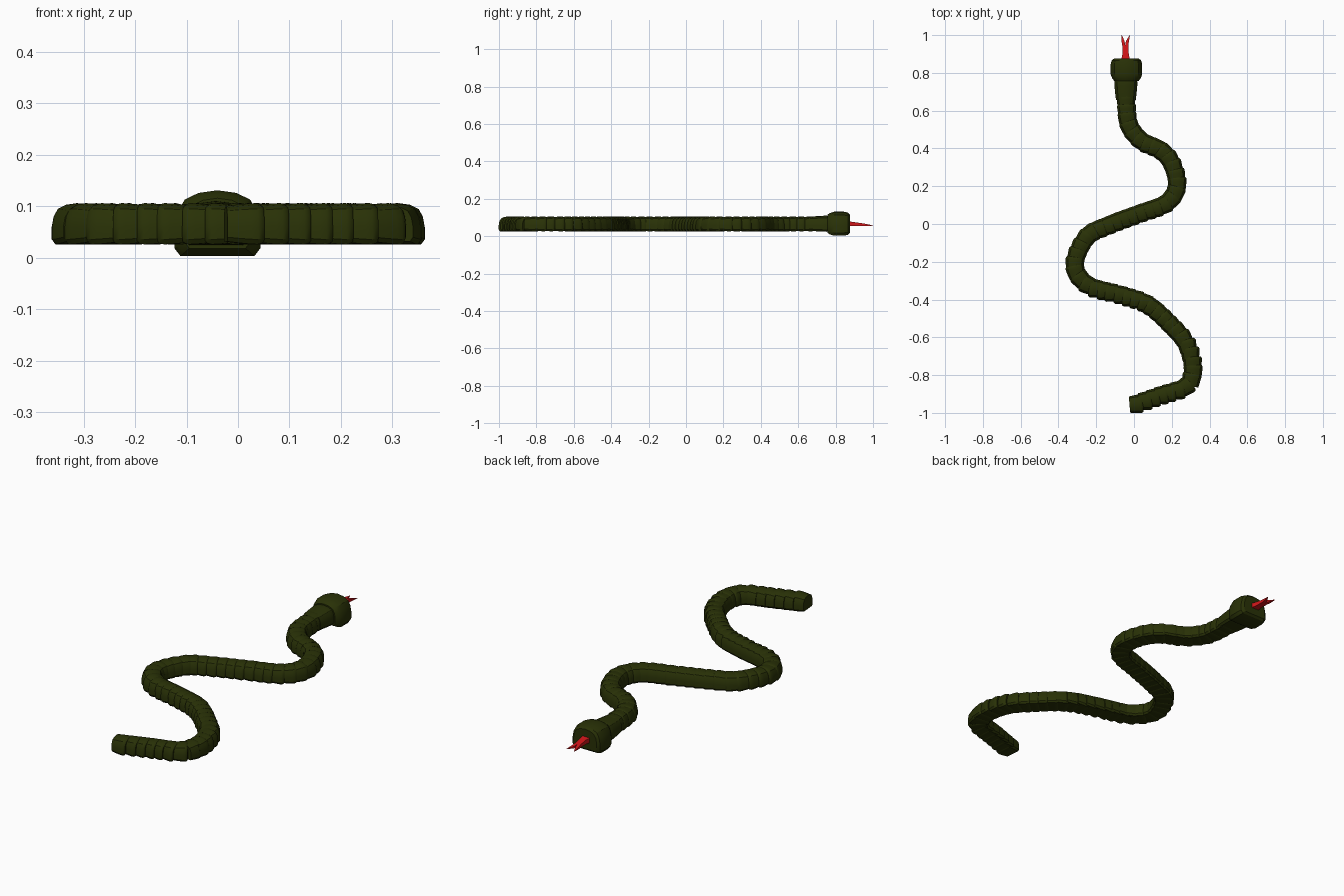
import bpy, bmesh, math
from mathutils import Vector, Matrix

if "Cube" in bpy.data.objects:
    bpy.data.objects.remove(bpy.data.objects["Cube"])


def material(name, rgb):
    m = bpy.data.materials.new(name)
    m.diffuse_color = (*rgb, 1)
    m.use_nodes = True
    m.node_tree.nodes["Principled BSDF"].inputs["Base Color"].default_value = m.diffuse_color
    return m


green = material("olive green", (0.022, 0.031, 0.002))
red = material("tongue red", (0.65, 0.008, 0.010))

# Domed cross-section with a flat belly (x across, z up, unit size)
SECTION = [(-.43, -.5), (.43, -.5), (.5, -.38), (.5, -.08), (.46, .18), (.38, .36),
           (.22, .46), (0, .5), (-.22, .46), (-.38, .36), (-.46, .18), (-.5, -.08), (-.5, -.38)]
# Barrel outlines along the length: (position, scale)
RING = [(-.5, .86), (-.2, .93), (.15, .99), (.32, 1), (.43, .95), (.5, .84)]
ROUND = [(-.5, .76), (-.38, .9), (-.2, 1), (.25, 1), (.42, .93), (.5, .78)]


def add_segment(bm, centre, angle, width, length, height, outline):
    """One barrel-shaped scale ring pointing along angle."""
    mat = Matrix.Translation(centre) @ Matrix.Rotation(angle - math.pi / 2, 4, 'Z')
    rings = [[bm.verts.new(mat @ Vector((x * s * width, t * length, z * s * height)))
              for x, z in SECTION] for t, s in outline]
    n = len(SECTION)
    for a, b in zip(rings, rings[1:]):
        for i in range(n):
            bm.faces.new((a[i], a[(i + 1) % n], b[(i + 1) % n], b[i]))
    bm.faces.new(rings[0])
    bm.faces.new(rings[-1])


def finish(bm, name, mat, smooth=True):
    bmesh.ops.recalc_face_normals(bm, faces=bm.faces)
    mesh = bpy.data.meshes.new(name)
    bm.to_mesh(mesh)
    bm.free()
    ob = bpy.data.objects.new(name, mesh)
    bpy.context.collection.objects.link(ob)
    mesh.materials.append(mat)
    if smooth:
        bpy.context.view_layer.objects.active = ob
        ob.select_set(True)
        bpy.ops.object.shade_smooth_by_angle(angle=math.radians(32))
        ob.select_set(False)
    return ob


# Winding centre line, tail to neck
PATH = [Vector(p) for p in [
    (.012, -.953), (.14, -.908), (.27, -.862), (.313, -.78), (.28, -.64), (.19, -.53),
    (.07, -.425), (-.07, -.375), (-.24, -.325), (-.314, -.22), (-.25, -.07),
    (-.13, -.005), (.03, .055), (.17, .11), (.228, .2), (.2, .32), (.14, .39),
    (.04, .44), (-.025, .52), (-.04, .62), (-.043, .69)]]


def smooth_path(pts, steps=24):
    p = [2 * pts[0] - pts[1]] + pts + [2 * pts[-1] - pts[-2]]
    out = []
    for a, b, c, d in zip(p, p[1:], p[2:], p[3:]):
        for k in range(steps):
            t = k / steps
            out.append(.5 * (2 * b + (c - a) * t + (2 * a - 5 * b + 4 * c - d) * t * t
                             + (3 * b - a - 3 * c + d) * t ** 3))
    return out + [pts[-1]]


# Body: overlapping rings at even spacing
bm = bmesh.new()
line = smooth_path(PATH)
travelled, due = 0, 0
for a, b in zip(line, line[1:]):
    if travelled >= due:
        d = b - a
        angle = math.atan2(d.y, d.x)
        # rings lie squarer to the axes than the path, giving stepped sides
        angle -= (.26 if a.y < -.3 else .08) * math.sin(4 * angle)
        add_segment(bm, (a.x, a.y, .066), angle, .1, .072, .08, RING)
        due += .046
    travelled += (b - a).length
finish(bm, "body", green)

# Neck
bm = bmesh.new()
add_segment(bm, (-.043, .715, .067), math.pi / 2, .122, .115, .086, RING)
finish(bm, "neck", green)

# Head
bm = bmesh.new()
add_segment(bm, (-.04, .816, .067), math.pi / 2, .167, .12, .128, ROUND)
finish(bm, "head", green)

# Forked tongue: (left x, right x, y, thickness) for the stem, then two tips
bm = bmesh.new()
STEM = [(-.068, -.022, .865, .026), (-.06, -.028, .905, .021), (-.062, -.03, .945, .015)]


def cross(l, r, y, t):
    return [bm.verts.new((x, y, .067 + z - (y - .865) * .07))
            for x, z in ((l, -t / 2), (r, -t / 2), (r, t / 2), (l, t / 2))]


def bridge(a, b):
    for i in range(4):
        bm.faces.new((a[i], a[(i + 1) % 4], b[(i + 1) % 4], b[i]))


rows = [cross(*s) for s in STEM]
for a, b in zip(rows, rows[1:]):
    bridge(a, b)
bm.faces.new(rows[0])
for l, r, l2, r2, tip in ((-.062, -.046, -.066, -.05, -.065), (-.046, -.03, -.043, -.027, -.022)):
    base, mid, end = cross(l, r, .945, .015), cross(l2, r2, .968, .01), cross(tip - .001, tip + .001, 1, .002)
    bridge(base, mid)
    bridge(mid, end)
    bm.faces.new(end)
finish(bm, "tongue", red, smooth=False)
